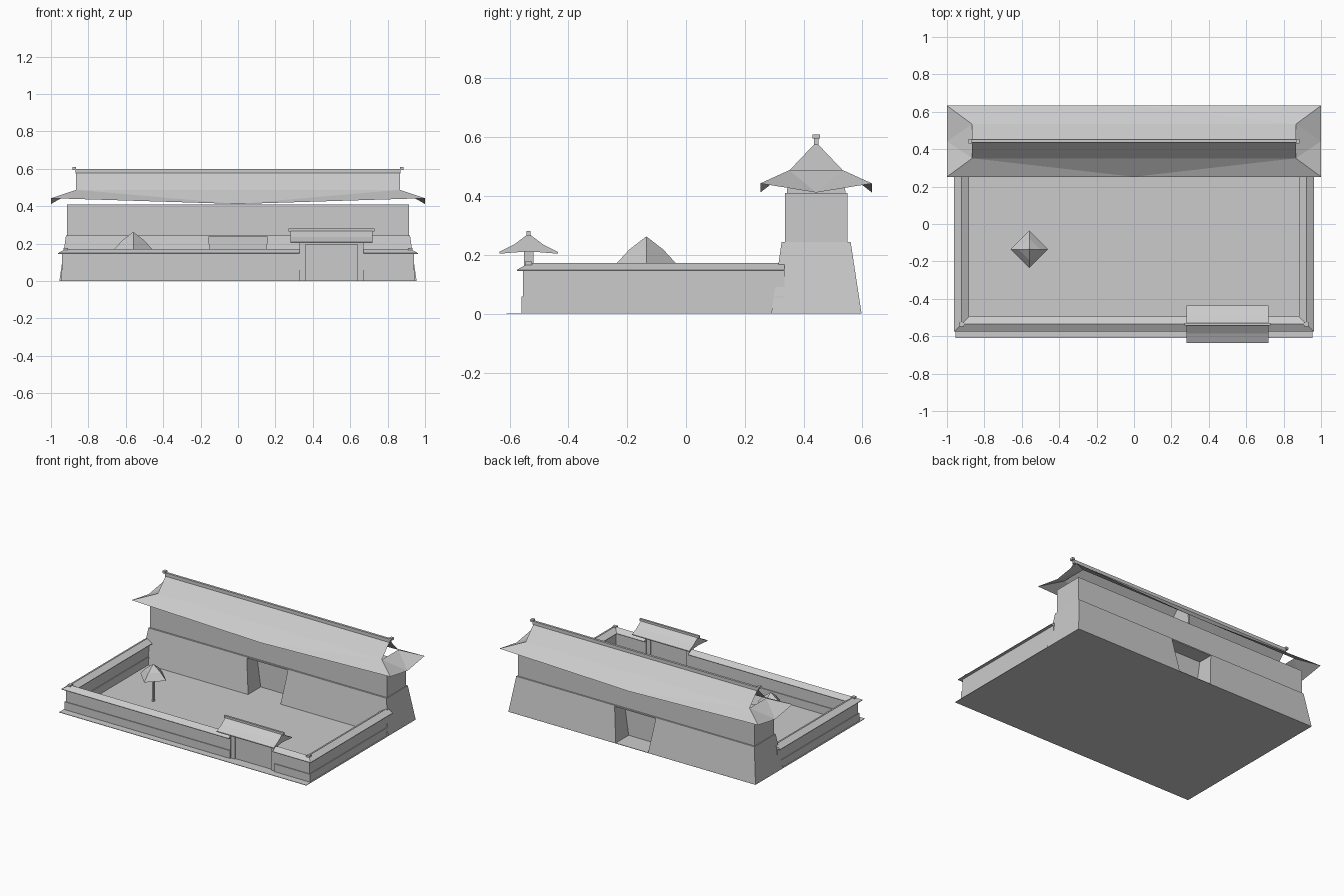
import bpy, bmesh
from mathutils import Vector

cube = bpy.data.objects.get("Cube")
if cube:
    bpy.data.objects.remove(cube)

stone = bpy.data.materials.new("light_grey")
stone.use_nodes = True
GREY = (0.6, 0.6, 0.6, 1)
stone.diffuse_color = GREY
stone.node_tree.nodes["Principled BSDF"].inputs["Base Color"].default_value = GREY


def finish(name, bm, recalc=True):
    """Turn a bmesh into a flat-shaded grey object."""
    if recalc:
        bmesh.ops.recalc_face_normals(bm, faces=bm.faces)
    mesh = bpy.data.meshes.new(name)
    bm.to_mesh(mesh)
    bm.free()
    mesh.materials.append(stone)
    obj = bpy.data.objects.new(name, mesh)
    bpy.context.collection.objects.link(obj)
    return obj


def loft(name, rings, closed=True, caps=True):
    """Join equal-sized rings of points with quads."""
    bm = bmesh.new()
    rows = [[bm.verts.new(p) for p in ring] for ring in rings]
    n = len(rows[0])
    for a, b in zip(rows, rows[1:]):
        for i in range(n if closed else n - 1):
            j = (i + 1) % n
            bm.faces.new((a[i], a[j], b[j], b[i]))
    if caps:
        bm.faces.new(rows[0])
        bm.faces.new(rows[-1])
    return finish(name, bm)


def rect(x0, x1, y0, y1, z):
    return [(x0, y0, z), (x1, y0, z), (x1, y1, z), (x0, y1, z)]


def box(name, x0, x1, y0, y1, z0, z1):
    return loft(name, [rect(x0, x1, y0, y1, z0), rect(x0, x1, y0, y1, z1)])


def sweep(name, profile, path):
    """Sweep an (offset, height) profile along a flat path with mitred corners."""
    pts = [Vector(p) for p in path]
    rings = []
    for i, p in enumerate(pts):
        d_in = (p - pts[max(i, 1) - 1]).normalized()
        d_out = (pts[min(i + 1, len(pts) - 1)] - p).normalized()
        normals = [Vector((-d.y, d.x)) for d in (d_in, d_out) if d.length]
        side = normals[0]
        if len(normals) == 2:
            side = sum(normals, Vector((0, 0)))
            side = side / side.dot(normals[0])
        rings.append([(p.x + side.x * o, p.y + side.y * o, z) for o, z in profile])
    return loft(name, rings)


# Courtyard floor
box("courtyard_floor", -0.955, 0.955, -0.61, 0.597, 0, 0.003)

# Perimeter walls, each in three courses, with a tiled coping
base = [(-0.025, 0), (0.025, 0), (0.025, 0.058), (-0.025, 0.058)]
body = [(-0.02, 0.05), (0.02, 0.05), (0.02, 0.15), (-0.02, 0.15)]
coping = [(-0.04, 0.145), (0.04, 0.145), (0.04, 0.149), (0, 0.172), (-0.04, 0.149)]
WALL_Y = -0.535
for label, s, gate_x in (("right", -1, 0.33), ("left", 1, 0.67)):
    path = [(gate_x, WALL_Y), (s * 0.922, WALL_Y), (s * 0.922, 0.335)]
    sweep(label + "_wall_base", base, path)
    sweep(label + "_wall_body", body, path)
    sweep(label + "_wall_coping", coping, path)
    cx = s * 0.922
    box(label + "_corner_finial", cx - 0.012, cx + 0.012,
        WALL_Y - 0.012, WALL_Y + 0.012, 0.16, 0.177)

# Gatehouse: sloping lower storey split by a passage, straight upper storey
for label, s in (("right", -1), ("left", 1)):
    loft(label + "_gatehouse_base", [
        rect(s * 0.125, s * 0.955, 0.29, 0.597, 0),
        rect(s * 0.16, s * 0.92, 0.325, 0.56, 0.243)])
box("gatehouse_lintel", -0.16, 0.16, 0.325, 0.56, 0.235, 0.243)
box("gatehouse_upper", -0.915, 0.915, 0.336, 0.55, 0.24, 0.41)
box("passage_door", -0.16, 0.16, 0.43, 0.454, 0, 0.24)

# Main roof: open hip-and-gable shell with sagging eaves
RY = 0.4425
RX, BREAK, EAVE = 0.865, 0.091, 0.19
bm = bmesh.new()
ridge = [bm.verts.new((s * RX, RY, 0.585)) for s in (-1, 1)]
brk = {(s, t): bm.verts.new((s * RX, RY + t * BREAK, 0.488)) for s in (-1, 1) for t in (-1, 1)}
corner = {(s, t): bm.verts.new((s, RY + t * EAVE, 0.443)) for s in (-1, 1) for t in (-1, 1)}
for t in (-1, 1):
    mid = bm.verts.new((0, RY + t * EAVE, 0.412))
    bm.faces.new((ridge[0], ridge[1], brk[1, t], brk[-1, t]))
    bm.faces.new((brk[-1, t], mid, corner[-1, t]))
    bm.faces.new((brk[-1, t], brk[1, t], mid))
    bm.faces.new((brk[1, t], corner[1, t], mid))
for s in (-1, 1):
    mid = bm.verts.new((s, RY, 0.412))
    bm.faces.new((brk[s, -1], mid, corner[s, -1]))
    bm.faces.new((brk[s, -1], brk[s, 1], mid))
    bm.faces.new((brk[s, 1], corner[s, 1], mid))
for f in bm.faces:
    f.normal_update()
    if f.normal.z < 0:
        f.normal_flip()
finish("main_roof", bm, recalc=False)

# Attic partition, ridge beam and ridge finials
truss = [(-0.1, 0.41), (0.1, 0.41), (BREAK, 0.487), (0, 0.583), (-BREAK, 0.487)]
loft("attic_partition", [[(x, RY + o, z) for o, z in truss] for x in (-0.005, 0.005)])
box("ridge_beam", -0.87, 0.87, RY - 0.008, RY + 0.008, 0.575, 0.6)
for label, s in (("right", -1), ("left", 1)):
    box(label + "_ridge_finial", s * 0.865, s * 0.885, RY - 0.013, RY + 0.013, 0.595, 0.61)

# Courtyard gate: posts, panel, head beam and small roof
box("gate_panel", 0.33, 0.67, WALL_Y - 0.006, WALL_Y + 0.006, 0, 0.22)
for label, x in (("right", 0.345), ("left", 0.655)):
    box(label + "_gate_post", x - 0.016, x + 0.016, WALL_Y - 0.016, WALL_Y + 0.016, 0, 0.205)
box("gate_beam", 0.33, 0.67, WALL_Y - 0.016, WALL_Y + 0.016, 0.195, 0.215)
gate_section = [(-0.1, 0.21), (-0.05, 0.235), (0, 0.272), (0.05, 0.235), (0.1, 0.21),
                (0.1, 0.204), (0, 0.212), (-0.1, 0.204)]
loft("gate_roof", [[(x, WALL_Y + o, z) for o, z in gate_section] for x in (0.28, 0.72)])
box("gate_ridge", 0.27, 0.73, WALL_Y - 0.007, WALL_Y + 0.007, 0.265, 0.281)

# Courtyard canopy on a thin pole
CX, CY = -0.56, -0.135
canopy_rings = []
for r, z in ((0.1, 0.172), (0.058, 0.218), (0.001, 0.262)):
    canopy_rings.append([(CX + r, CY, z), (CX, CY + r, z), (CX - r, CY, z), (CX, CY - r, z)])
loft("canopy", canopy_rings, caps=False)
box("canopy_pole", CX - 0.007, CX + 0.007, CY - 0.007, CY + 0.007, 0, 0.25)
